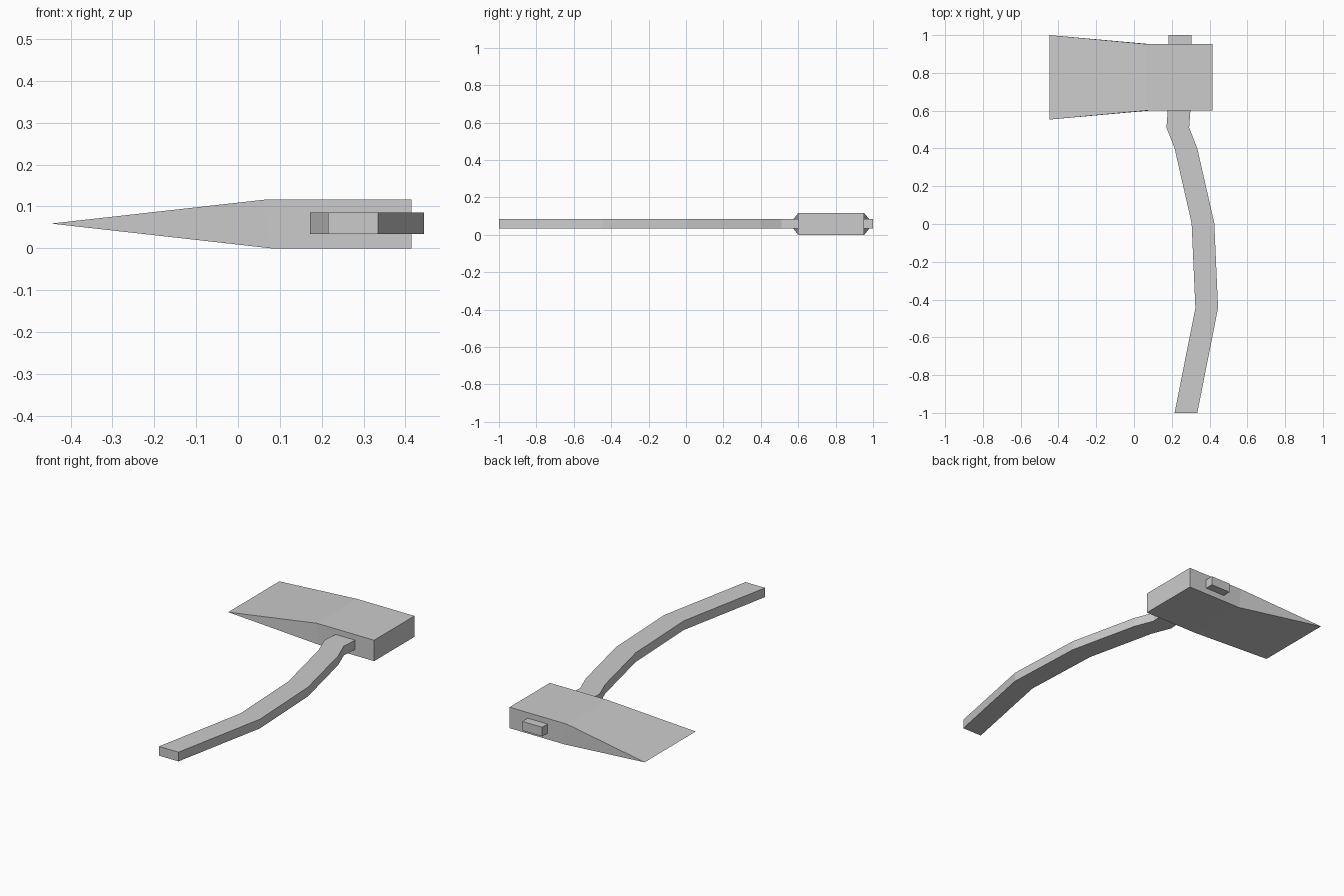
import bpy
import bmesh

cube = bpy.data.objects.get("Cube")
if cube:
    bpy.data.objects.remove(cube, do_unlink=True)

grey = bpy.data.materials.new("plain_grey")
grey.use_nodes = True
colour = (0.6, 0.6, 0.6, 1)
grey.diffuse_color = colour
grey.node_tree.nodes["Principled BSDF"].inputs["Base Color"].default_value = colour


def loft(name, rings):
    """Join consecutive four-point rings with quads and cap both ends."""
    bm = bmesh.new()
    loops = [[bm.verts.new(p) for p in ring] for ring in rings]
    for a, b in zip(loops, loops[1:]):
        for i in range(4):
            j = (i + 1) % 4
            bm.faces.new((a[i], a[j], b[j], b[i]))
    bm.faces.new(loops[0])
    bm.faces.new(loops[-1])
    # The cutting edge closes to a line
    bmesh.ops.remove_doubles(bm, verts=bm.verts, dist=0.0005)
    bmesh.ops.recalc_face_normals(bm, faces=bm.faces)
    mesh = bpy.data.meshes.new(name)
    bm.to_mesh(mesh)
    bm.free()
    mesh.materials.append(grey)
    obj = bpy.data.objects.new(name, mesh)
    bpy.context.collection.objects.link(obj)
    return obj


# Handle: left x, right x and y of each bend
bends = [(0.215, 0.335, -1.0), (0.325, 0.445, -0.445), (0.305, 0.425, 0.005),
         (0.215, 0.335, 0.40), (0.172, 0.292, 0.51), (0.18, 0.30, 0.62),
         (0.182, 0.304, 1.0)]
low, high = 0.034, 0.085
loft("handle", [[(l, y, low), (r, y, low), (r, y, high), (l, y, high)]
                for l, r, y in bends])

# Axe head: x of lower and upper edge, y range, z range
sections = [(0.415, 0.415, 0.60, 0.953, 0.0, 0.116),
            (0.078, 0.062, 0.60, 0.953, 0.0, 0.116),
            (-0.447, -0.447, 0.553, 1.0, 0.059, 0.059)]
loft("axe_head", [[(xb, y0, z0), (xb, y1, z0), (xt, y1, z1), (xt, y0, z1)]
                  for xb, xt, y0, y1, z0, z1 in sections])
